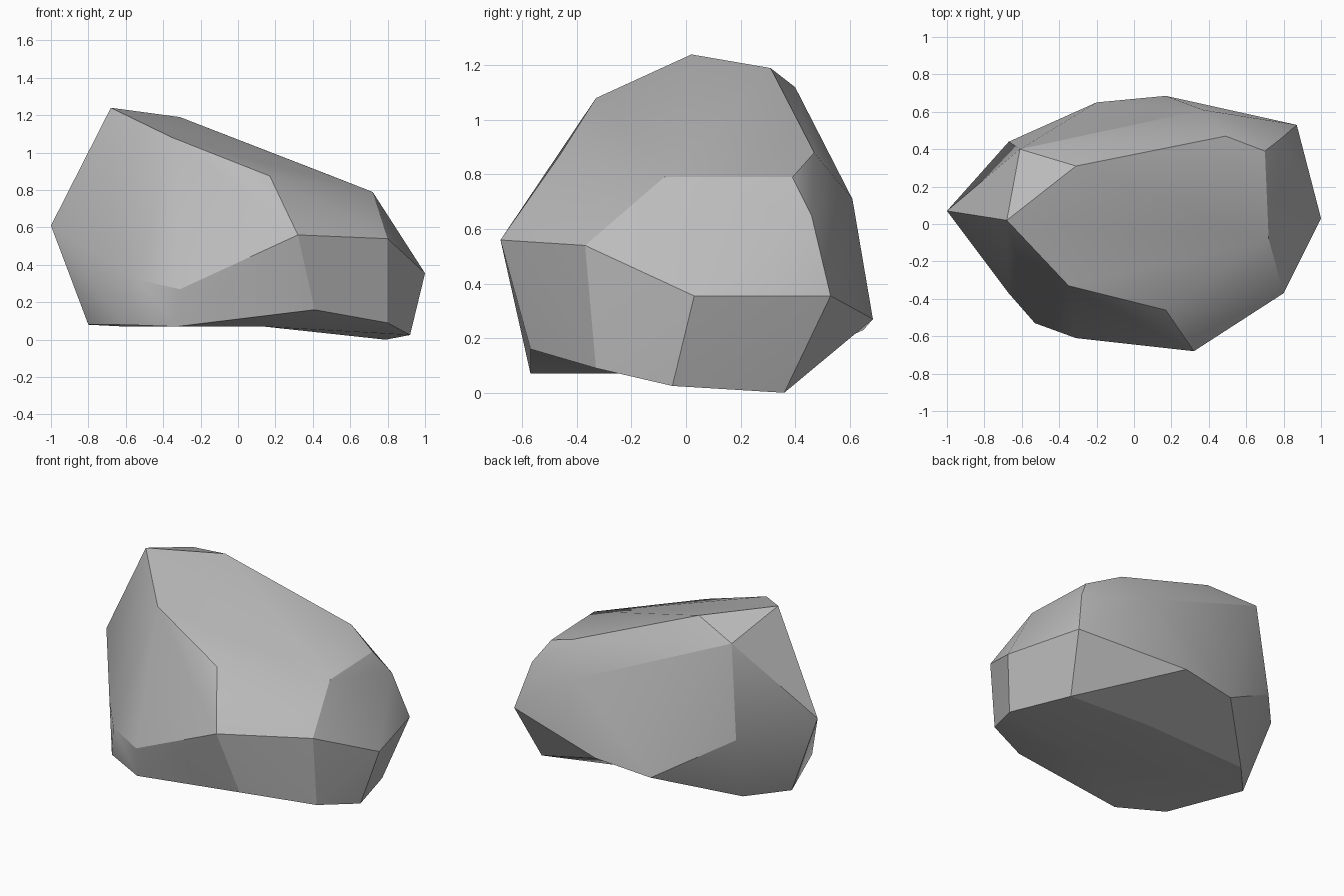
import bpy
import bmesh
import math
from mathutils import Vector

cube = bpy.data.objects.get("Cube")
if cube:
    bpy.data.objects.remove(cube)

# Corners of the boulder, from crown to base
crown = [(-.68, .02, 1.24), (-.35, -.33, 1.08), (-.31, .31, 1.19), (-.61, .40, 1.12),
         (.17, -.46, .875), (.72, -.08, .79), (.70, .39, .79), (.49, .47, .88)]
middle = [(-1, .07, .61), (-.67, .44, .52), (.37, .61, .71), (.79, .46, .65),
          (.87, .53, .355), (1, .03, .355), (.80, -.37, .54), (.32, -.68, .56),
          (-.31, -.61, .27), (-.53, -.53, .32), (-.67, -.37, .40)]
base = [(.17, .685, .27), (-.2, .65, .23), (-.6, .27, .07), (-.8, .05, .08),
        (-.61, -.43, .08), (-.33, -.57, .07), (.41, -.57, .16), (.80, -.33, .09),
        (.92, -.05, .025), (.79, .36, 0)]
# Underside points, wrapped low and then pushed up into a shallow hollow
hollow = [(.14, .30, -.06), (.14, -.24, -.06)]
hollow_height = .07

# Wrap the corners in a faceted shell
bm = bmesh.new()
for co in crown + middle + base + hollow:
    bm.verts.new(Vector(co))
bmesh.ops.convex_hull(bm, input=bm.verts[:])
loose = [v for v in bm.verts if not v.link_faces]
bmesh.ops.delete(bm, geom=loose, context='VERTS')
for v in bm.verts:
    if v.co.z < -.01:
        v.co.z = hollow_height
bmesh.ops.dissolve_limit(bm, angle_limit=math.radians(2),
                         verts=bm.verts[:], edges=bm.edges[:])
bmesh.ops.recalc_face_normals(bm, faces=bm.faces[:])

mesh = bpy.data.meshes.new("boulder")
bm.to_mesh(mesh)
bm.free()
boulder = bpy.data.objects.new("boulder", mesh)
bpy.context.collection.objects.link(boulder)

# Plain grey stone
stone = bpy.data.materials.new("grey_stone")
stone.use_nodes = True
grey = (.5, .5, .5, 1)
stone.diffuse_color = grey
stone.node_tree.nodes["Principled BSDF"].inputs["Base Color"].default_value = grey
mesh.materials.append(stone)

# Soft shading over shallow edges, crisp ridges elsewhere
bpy.context.view_layer.objects.active = boulder
boulder.select_set(True)
bpy.ops.object.shade_smooth_by_angle(angle=math.radians(25))
